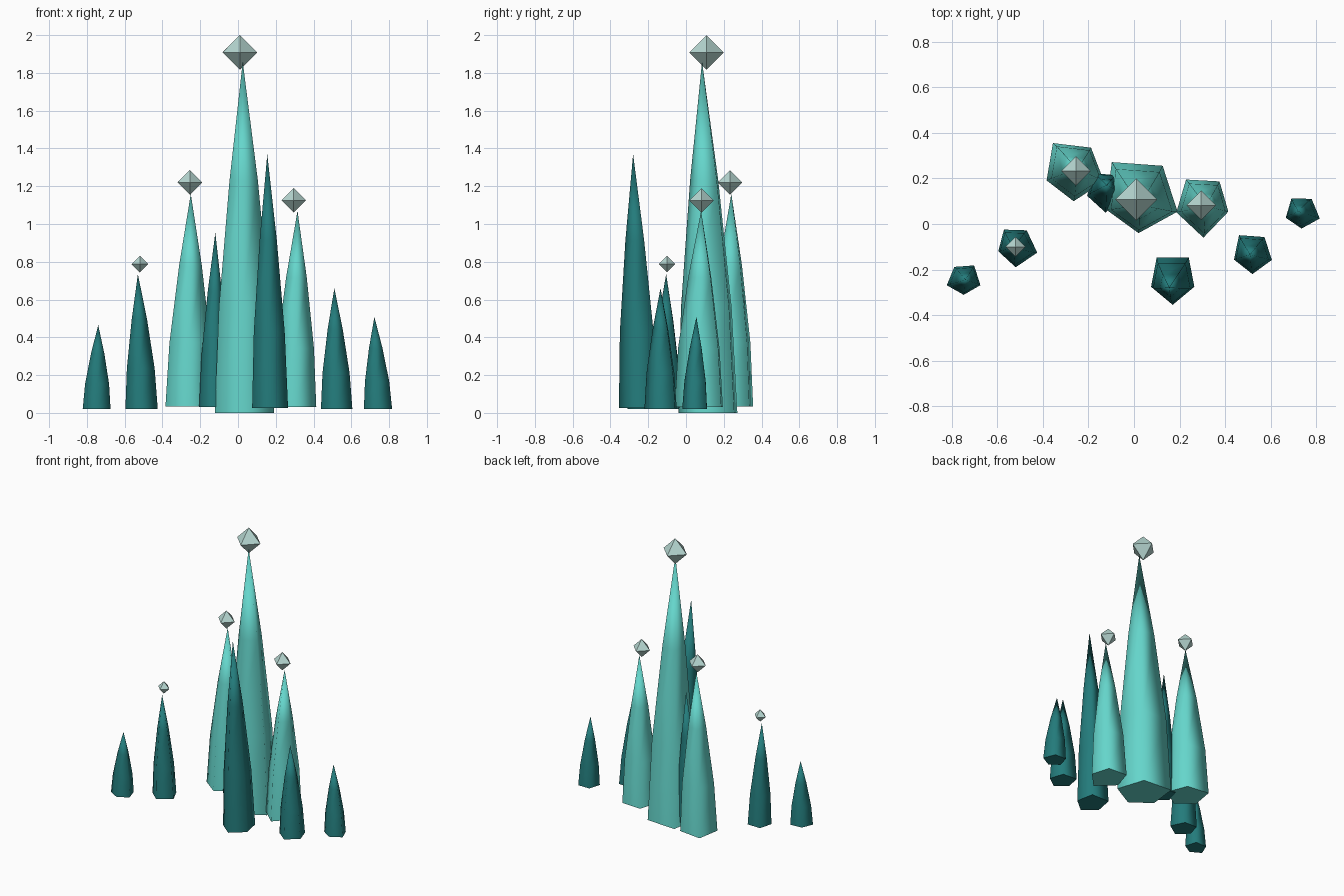
import bpy
import bmesh
from math import cos, sin, radians
from mathutils import Vector

default_cube = bpy.data.objects.get("Cube")
if default_cube:
    bpy.data.objects.remove(default_cube, do_unlink=True)

SIDES = 5
# Share of the height and of the base radius at each ring of a spire
RINGS = ((0, 1), (0.3, 0.86), (0.66, 0.48))


def make_material(name, colour):
    material = bpy.data.materials.new(name)
    material.use_nodes = True
    rgba = (*colour, 1)
    material.diffuse_color = rgba
    shader = material.node_tree.nodes["Principled BSDF"]
    shader.inputs["Base Color"].default_value = rgba
    shader.inputs["Roughness"].default_value = 0.5
    return material


def add_object(name, mesh_data, material):
    mesh = bpy.data.meshes.new(name)
    bmesh.ops.recalc_face_normals(mesh_data, faces=mesh_data.faces)
    mesh_data.to_mesh(mesh)
    mesh_data.free()
    mesh.materials.append(material)
    obj = bpy.data.objects.new(name, mesh)
    bpy.context.scene.collection.objects.link(obj)
    return obj


def add_spire(name, material, base, tip, radii):
    """Leaning five-sided crystal; radii run anticlockwise from the front corner."""
    bm = bmesh.new()
    base, tip = Vector(base), Vector(tip)
    rings = []
    for height, scale in RINGS:
        centre = base.lerp(tip, height)
        ring = []
        for i, radius in enumerate(radii):
            angle = radians(360 * i / SIDES - 90)
            offset = Vector((cos(angle), sin(angle), 0)) * radius * scale
            ring.append(bm.verts.new(centre + offset))
        rings.append(ring)
    point = bm.verts.new(tip)
    for i in range(SIDES):
        j = (i + 1) % SIDES
        for lower, upper in zip(rings, rings[1:]):
            bm.faces.new((lower[i], lower[j], upper[j], upper[i]))
        bm.faces.new((rings[-1][i], rings[-1][j], point))
    for face in bm.faces:
        face.smooth = True
    # The underside stays flat, which keeps the bottom rim crisp
    bm.faces.new(rings[0][::-1])
    add_object(name, bm, material)


def add_gem(name, material, centre, radius):
    """Floating octahedron with a corner on each axis."""
    bm = bmesh.new()
    bmesh.ops.create_cone(bm, segments=4, radius1=radius, radius2=0,
                          depth=radius, cap_ends=False)
    # Put the square ring on the axes and mirror the pyramid downwards
    ring = sorted(bm.verts, key=lambda v: v.co.z)[:4]
    for i, vert in enumerate(sorted(ring, key=lambda v: Vector((v.co.x, v.co.y)).angle_signed(Vector((1, 0.01))))):
        vert.co = Vector((cos(radians(90 * i)), sin(radians(90 * i)), 0)) * radius
    for vert in bm.verts:
        if vert not in ring:
            vert.co = (0, 0, radius)
    bmesh.ops.mirror(bm, geom=bm.verts[:] + bm.edges[:] + bm.faces[:],
                     axis='Z', merge_dist=radius / 100)
    bmesh.ops.remove_doubles(bm, verts=bm.verts, dist=radius / 100)
    obj = add_object(name, bm, material)
    obj.location = centre


light_teal = make_material("light teal crystal", (0.13, 0.67, 0.6))
dark_teal = make_material("dark teal crystal", (0.017, 0.2, 0.2))
pale_grey = make_material("pale grey gem", (0.47, 0.68, 0.64))

# Large pale spires
add_spire("centre_spire", light_teal, base=(0.02, 0.11, 0), tip=(0.025, 0.085, 1.86),
          radii=(0.15, 0.18, 0.18, 0.2, 0.15))
add_spire("right_tall_spire", light_teal, base=(-0.265, 0.23, 0.035), tip=(-0.25, 0.24, 1.16),
          radii=(0.13, 0.14, 0.13, 0.155, 0.125))
add_spire("left_tall_spire", light_teal, base=(0.305, 0.09, 0.03), tip=(0.315, 0.08, 1.07),
          radii=(0.15, 0.115, 0.12, 0.13, 0.125))

# Dark spires
add_spire("front_spire", dark_teal, base=(0.17, -0.245, 0.025), tip=(0.155, -0.28, 1.37),
          radii=(0.11, 0.1, 0.12, 0.12, 0.1))
add_spire("inner_spire", dark_teal, base=(-0.125, 0.15, 0.03), tip=(-0.12, 0.17, 0.955),
          radii=(0.1, 0.08, 0.08, 0.09, 0.085))
add_spire("right_middle_spire", dark_teal, base=(-0.52, -0.095, 0.02), tip=(-0.53, -0.105, 0.735),
          radii=(0.095, 0.1, 0.083, 0.087, 0.08))
add_spire("left_middle_spire", dark_teal, base=(0.52, -0.13, 0.02), tip=(0.51, -0.135, 0.66),
          radii=(0.09, 0.09, 0.09, 0.1, 0.085))
add_spire("right_outer_spire", dark_teal, base=(-0.748, -0.245, 0.02), tip=(-0.74, -0.245, 0.465),
          radii=(0.066, 0.077, 0.078, 0.07, 0.078))
add_spire("left_outer_spire", dark_teal, base=(0.736, 0.05, 0.02), tip=(0.722, 0.055, 0.508),
          radii=(0.07, 0.084, 0.075, 0.076, 0.073))

# Gems hovering on the tips
add_gem("centre_gem", pale_grey, (0.01, 0.108, 1.908), 0.092)
add_gem("right_tall_gem", pale_grey, (-0.255, 0.233, 1.22), 0.065)
add_gem("left_tall_gem", pale_grey, (0.295, 0.082, 1.125), 0.065)
add_gem("right_middle_gem", pale_grey, (-0.52, -0.1, 0.788), 0.044)
